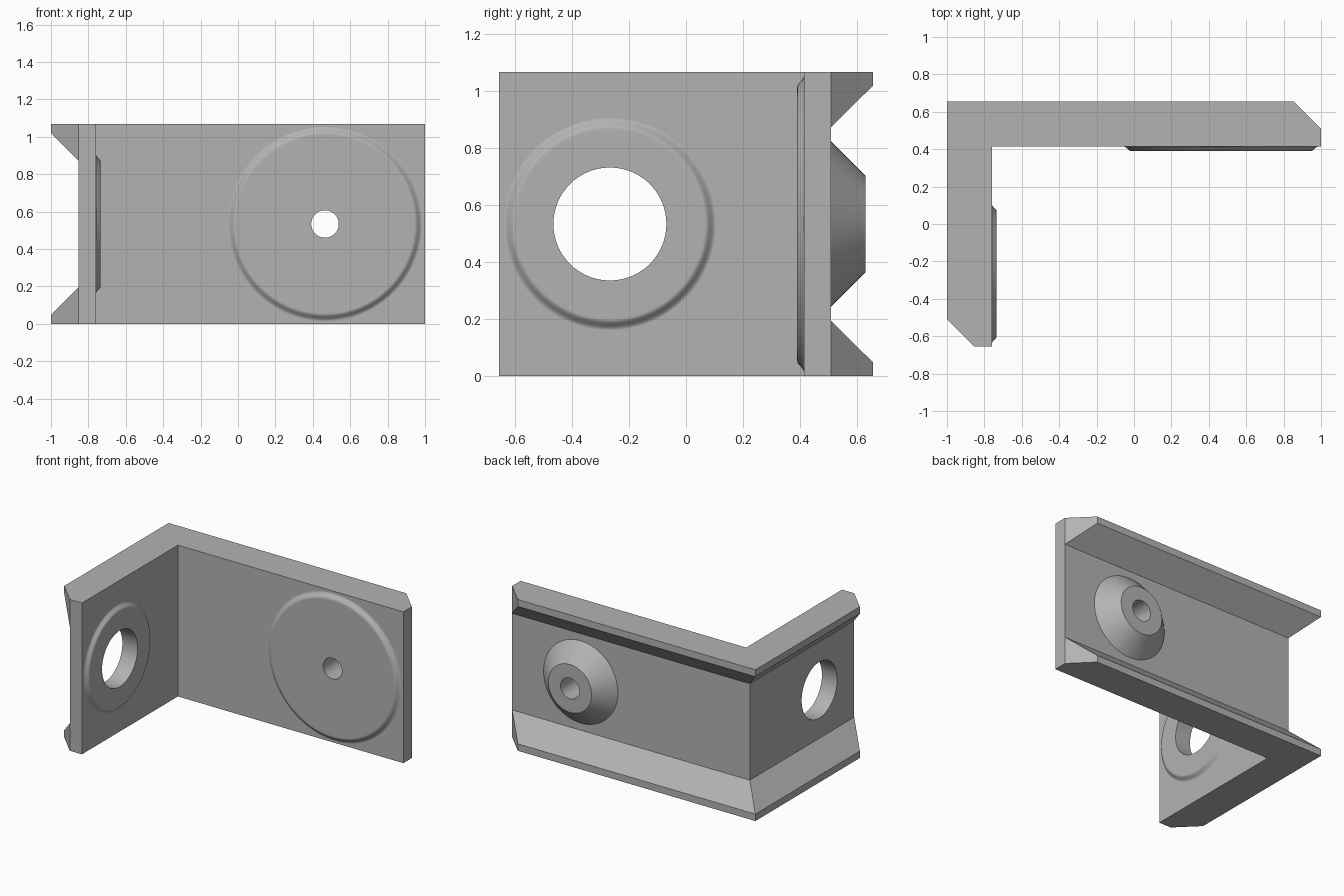
import bpy, bmesh, math
from mathutils import Vector

cube = bpy.data.objects.get("Cube")
if cube:
    bpy.data.objects.remove(cube, do_unlink=True)

HEIGHT = 1.067
MID = HEIGHT / 2
END_X, END_Y = 1.0, 0.655          # outer limits of the bracket
RAIL = 0.146                       # how far the rails stand out
WALL = 0.095
OUT_X, OUT_Y = RAIL - END_X, END_Y - RAIL      # outer wall faces
IN_X, IN_Y = OUT_X + WALL, OUT_Y - WALL        # inner wall faces
LONG_X, SHORT_Y = 0.465, -0.267                # bore centres
SMALL_BORE, LARGE_BORE = 0.0735, 0.198
SEGMENTS = 96

grey = bpy.data.materials.new("plain grey")
grey.use_nodes = True
COLOR = (0.45, 0.45, 0.45, 1)
grey.diffuse_color = COLOR
grey.node_tree.nodes["Principled BSDF"].inputs["Base Color"].default_value = COLOR


def make_object(name, bm):
    mesh = bpy.data.meshes.new(name)
    bm.to_mesh(mesh)
    bm.free()
    mesh.materials.append(grey)
    obj = bpy.data.objects.new(name, mesh)
    bpy.context.collection.objects.link(obj)
    return obj


def smooth(obj, degrees=40):
    bpy.ops.object.select_all(action='DESELECT')
    obj.select_set(True)
    bpy.context.view_layer.objects.active = obj
    bpy.ops.object.shade_smooth_by_angle(angle=math.radians(degrees))


def lathe(name, profile, origin, axis, closed=False):
    """Spin (radius, height) points around an axis through origin."""
    bm = bmesh.new()
    turn = Vector((0, 0, 1)).rotation_difference(Vector(axis)).to_matrix()
    rings = []
    for r, h in profile:
        ring = []
        for i in range(SEGMENTS):
            a = math.tau * i / SEGMENTS
            p = Vector((r * math.cos(a), r * math.sin(a), h))
            ring.append(bm.verts.new(turn @ p + Vector(origin)))
        rings.append(ring)
    for low, high in zip(rings, rings[1:]):
        for i in range(SEGMENTS):
            j = (i + 1) % SEGMENTS
            bm.faces.new((low[i], low[j], high[j], high[i]))
    if closed:
        bm.faces.new(rings[0][::-1])
        bm.faces.new(rings[-1])
    return make_object(name, bm)


def outline(d):
    """L-shaped footprint with the outer side pushed out by d."""
    return [(END_X, IN_Y), (END_X, OUT_Y), (END_X - d, OUT_Y + d),
            (OUT_X - d, OUT_Y + d), (OUT_X - d, d - END_Y),
            (OUT_X, -END_Y), (IN_X, -END_Y), (IN_X, IN_Y)]


# Bracket: L footprint lofted upward, with sloping rails along both edges
lip, root = 0.049, 0.193
levels = [(0, RAIL), (lip, RAIL), (root, 0),
          (HEIGHT - root, 0), (HEIGHT - lip, RAIL), (HEIGHT, RAIL)]
bm = bmesh.new()
loops = [[bm.verts.new((x, y, z)) for x, y in outline(d)] for z, d in levels]
for low, high in zip(loops, loops[1:]):
    for i in range(len(low)):
        j = (i + 1) % len(low)
        bm.faces.new((low[i], low[j], high[j], high[i]))
bm.faces.new(loops[0])
bm.faces.new(loops[-1])
bmesh.ops.remove_doubles(bm, verts=bm.verts, dist=0.0005)
bmesh.ops.dissolve_limit(bm, angle_limit=0.01, verts=bm.verts, edges=bm.edges)
bmesh.ops.recalc_face_normals(bm, faces=bm.faces)
bracket = make_object("bracket", bm)

# Bores through the two walls
for radius, origin, axis in [
        (SMALL_BORE, (LONG_X, (IN_Y + OUT_Y) / 2, MID), (0, -1, 0)),
        (LARGE_BORE, ((IN_X + OUT_X) / 2, SHORT_Y, MID), (1, 0, 0))]:
    cutter = lathe("bore_cutter", [(radius, -WALL), (radius, WALL)], origin, axis, True)
    cutter.hide_render = True
    bore = bracket.modifiers.new("bore", 'BOOLEAN')
    bore.operation = 'DIFFERENCE'
    bore.solver = 'EXACT'
    bore.object = cutter
    bpy.context.view_layer.objects.active = bracket
    bpy.ops.object.modifier_apply(modifier=bore.name)
    bpy.data.objects.remove(cutter, do_unlink=True)
smooth(bracket, 20)


# Raised round pads on the inner walls, with softly rolled rims
def pad_profile(base, top, bore, height=0.024, steps=10):
    rim = []
    for i in range(steps + 1):
        t = i / steps
        rim.append((base + (top - base) * t,
                    height * (1 - math.cos(math.pi * t)) / 2))
    return rim + [(top - 0.01, height), (bore + 0.01, height), (bore, height), (bore, 0)]


smooth(lathe("long_wall_pad", pad_profile(0.52, 0.48, SMALL_BORE),
             (LONG_X, IN_Y, MID), (0, -1, 0)))
smooth(lathe("short_wall_pad", pad_profile(0.372, 0.335, LARGE_BORE),
             (IN_X, SHORT_Y, MID), (1, 0, 0)))

# Tapered boss on the outside of the long wall
boss_height = 0.12
smooth(lathe("tapered_boss",
             [(0.29, 0), (0.169, boss_height), (SMALL_BORE, boss_height), (SMALL_BORE, 0)],
             (LONG_X, OUT_Y, MID), (0, 1, 0)))
